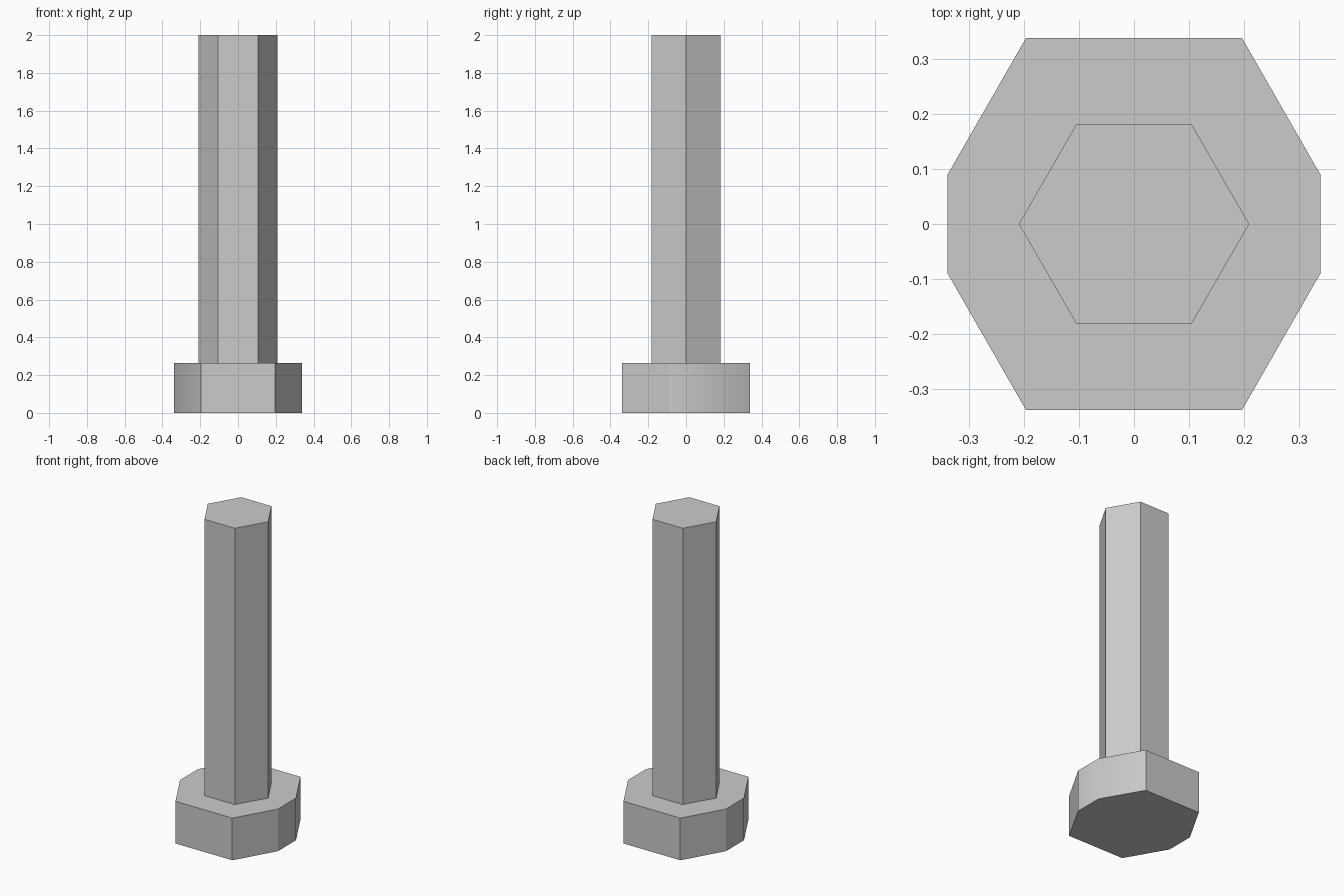
import bpy, bmesh
from math import cos, sin, pi
from mathutils import Vector

cube = bpy.data.objects.get("Cube")
if cube:
    bpy.data.objects.remove(cube, do_unlink=True)

GREY = (0.6, 0.6, 0.6, 1.0)
metal = bpy.data.materials.new("plain_grey")
metal.use_nodes = True
metal.diffuse_color = GREY
metal.node_tree.nodes["Principled BSDF"].inputs["Base Color"].default_value = GREY


def prism(name, outline, bottom, top, is_soft=lambda p: False):
    """Extrude an outline upwards; only upright edges picked by is_soft stay smooth."""
    bm = bmesh.new()
    base = bm.faces.new([bm.verts.new((x, y, bottom)) for x, y in outline])
    lid = bmesh.ops.extrude_face_region(bm, geom=[base], use_keep_orig=True)
    bmesh.ops.translate(bm, vec=(0, 0, top - bottom),
                        verts=[v for v in lid["geom"] if isinstance(v, bmesh.types.BMVert)])
    bmesh.ops.recalc_face_normals(bm, faces=bm.faces)
    for face in bm.faces:
        face.smooth = True
    for edge in bm.edges:
        a, b = (v.co for v in edge.verts)
        upright = abs(a.z - b.z) > 0.01
        edge.smooth = upright and is_soft(a)
    mesh = bpy.data.meshes.new(name)
    bm.to_mesh(mesh)
    bm.free()
    mesh.materials.append(metal)
    obj = bpy.data.objects.new(name, mesh)
    bpy.context.collection.objects.link(obj)
    return obj


# Eight-sided head: two wide faces, four slanted ones and two narrow side faces
quarter = [(0.34, 0.09), (0.197, 0.339)]
half = quarter + [(-x, y) for x, y in reversed(quarter)]
head_outline = half + [(-x, -y) for x, y in half]
prism("bolt_head", head_outline, 0.0, 0.265,
      is_soft=lambda p: abs(p.x) > 0.3 and p.x * p.y > 0)

# Six-sided shaft with a corner on the x axis
shaft_outline = [(0.21 * cos(i * pi / 3), 0.21 * sin(i * pi / 3)) for i in range(6)]
prism("bolt_shaft", shaft_outline, 0.265, 2.0)
